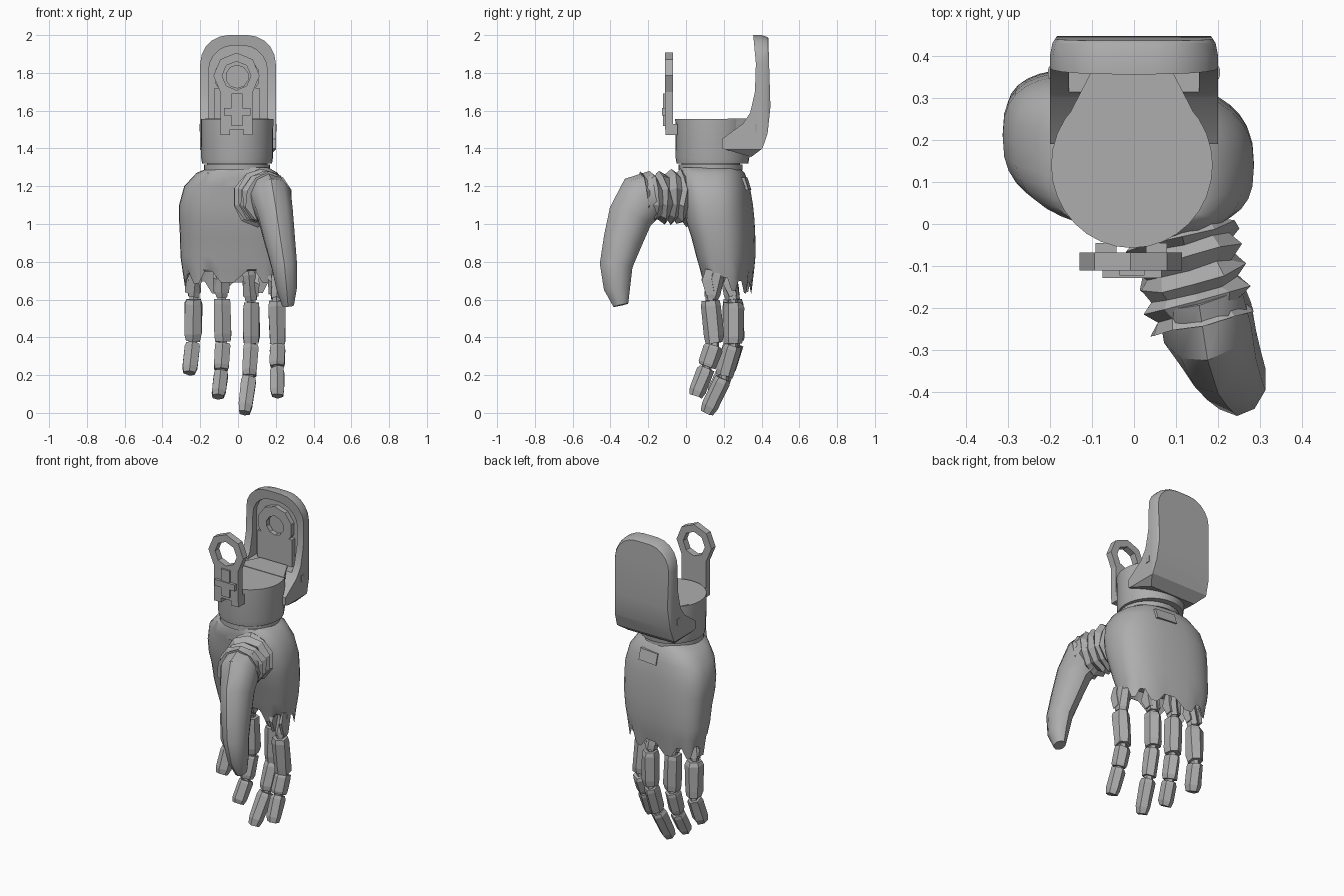
import bpy, math, random
from mathutils import Vector

random.seed(4)
cube = bpy.data.objects.get("Cube")
if cube:
    bpy.data.objects.remove(cube, do_unlink=True)

GREY = (0.42, 0.42, 0.42, 1)
grey = bpy.data.materials.new("plain grey")
grey.use_nodes = True
grey.diffuse_color = GREY
grey.node_tree.nodes["Principled BSDF"].inputs["Base Color"].default_value = GREY


def make(name, verts, faces, smooth=None):
    mesh = bpy.data.meshes.new(name)
    mesh.from_pydata([tuple(v) for v in verts], [], faces)
    ob = bpy.data.objects.new(name, mesh)
    bpy.context.collection.objects.link(ob)
    mesh.materials.append(grey)
    bpy.ops.object.select_all(action='DESELECT')
    ob.select_set(True)
    bpy.context.view_layer.objects.active = ob
    bpy.ops.object.mode_set(mode='EDIT')
    bpy.ops.mesh.select_all(action='SELECT')
    bpy.ops.mesh.normals_make_consistent(inside=False)
    bpy.ops.object.mode_set(mode='OBJECT')
    if smooth:
        bpy.ops.object.shade_smooth_by_angle(angle=math.radians(smooth))
    return ob


def loft(name, rings, smooth=None, closed=False):
    """Skin a list of equal rings, capped or joined end to end."""
    n, m = len(rings[0]), len(rings)
    verts = [v for r in rings for v in r]
    faces = []
    for k in range(m if closed else m - 1):
        a, b = k * n, (k + 1) % m * n
        faces += [(a + i, a + (i + 1) % n, b + (i + 1) % n, b + i) for i in range(n)]
    if not closed:
        faces += [tuple(range(n)), tuple(range((m - 1) * n, m * n))]
    return make(name, verts, faces, smooth)


def box(name, x0, x1, y0, y1, z0, z1):
    return loft(name, [[(x0, y0, z), (x1, y0, z), (x1, y1, z), (x0, y1, z)] for z in (z0, z1)])


def ellipse(cx, cy, rx, ry, z, n=32):
    return [(cx + rx * math.cos(math.tau * i / n), cy + ry * math.sin(math.tau * i / n), z)
            for i in range(n)]


def tube(name, path, radii, sides=6, smooth=None, flat=1.0, jitter=0.0):
    """Sweep a polygon along a path that never runs along x."""
    path = [Vector(p) for p in path]
    rings = []
    for k, p in enumerate(path):
        t = (path[min(k + 1, len(path) - 1)] - path[max(k - 1, 0)]).normalized()
        u = (Vector((1, 0, 0)) - t * t.x).normalized()
        v = t.cross(u)
        ring = []
        for i in range(sides):
            a = math.tau * (i + 0.5) / sides
            r = radii[k] * (1 + random.uniform(-jitter, jitter))
            ring.append(p + u * math.cos(a) * r * flat + v * math.sin(a) * r
                        + t * random.uniform(-jitter, jitter) * radii[k])
        rings.append(ring)
    return loft(name, rings, smooth)


def boolean(target, cutter, operation):
    mod = target.modifiers.new(operation, 'BOOLEAN')
    mod.operation, mod.object, mod.solver = operation, cutter, 'EXACT'
    bpy.context.view_layer.objects.active = target
    bpy.ops.object.modifier_apply(modifier=mod.name)
    bpy.data.objects.remove(cutter, do_unlink=True)


def eyelet(name, cx, cz, outer, inner, y0, y1, n=10):
    """Flat ring facing the front."""
    rings = [[(cx + r * math.sin(math.tau * i / n), y, cz + r * math.cos(math.tau * i / n))
              for i in range(n)]
             for r, y in ((outer, y0), (outer, y1), (inner, y1), (inner, y0))]
    return loft(name, rings, closed=True)


def arch(half, z0, top, corner, foot=0.0):
    """Round-topped outline in x and z."""
    pts = [(-half + foot, z0), (half - foot, z0)]
    if foot:
        pts.append((half, z0 + foot))
    arc = [math.radians(18 * i) for i in range(6)]
    pts += [(half - corner + corner * math.cos(a), top - corner + corner * math.sin(a)) for a in arc]
    pts += [(-x, z) for x, z in reversed(pts[-6:])]
    if foot:
        pts.append((-half, z0 + foot))
    return pts


# Wrist cuff with a tapered floor reaching back to the shield
loft("wrist_cuff", [ellipse(-0.005, 0.14, 0.185, 0.19, 1.32), ellipse(-0.005, 0.14, 0.19, 0.195, 1.35),
                    ellipse(-0.005, 0.14, 0.192, 0.197, 1.555)], 40)
loft("cuff_floor", [[(-0.1, 0.365, z), (0.09, 0.365, z), (0.165, 0.22, z), (-0.175, 0.22, z)]
                    for z in (1.45, 1.558)])
loft("wrist_ring", [ellipse(-0.005, 0.13, 0.175, 0.17, z) for z in (1.285, 1.315)], 40)
loft("wrist_core", [ellipse(-0.005, 0.13, 0.16, 0.155, z) for z in (1.2, 1.34)], 40)

# Rear shield: side profile trimmed by a rounded outline, then hollowed
profile = [(0.355, 2.01), (0.435, 2.01), (0.447, 1.62), (0.432, 1.48), (0.405, 1.4), (0.345, 1.355),
           (0.19, 1.4), (0.19, 1.45), (0.3, 1.53), (0.34, 1.59), (0.365, 1.7), (0.37, 1.85)]
shield = loft("rear_shield", [[(x, y, z) for y, z in profile] for x in (-0.25, 0.25)])
outline = arch(0.2, 1.345, 2.0, 0.15, 0.05)
trim = loft("shield_trim", [[(x * s, y, 1.68 + (z - 1.68) * s) for x, z in outline]
                            for y, s in ((0.1, 1), (0.40, 1), (0.43, 0.97), (0.455, 0.89))])
boolean(shield, trim, 'INTERSECT')
hollow = loft("shield_hollow", [[(x, y, z) for x, z in arch(0.155, 1.55, 1.945, 0.13)]
                                for y in (0.25, 0.405)])
boolean(shield, hollow, 'DIFFERENCE')
bpy.ops.object.select_all(action='DESELECT')
shield.select_set(True)
bpy.ops.object.shade_smooth_by_angle(angle=math.radians(25))

# Hinge plates: one inside the shield, one standing in front
eyelet("rear_hinge_eye", -0.005, 1.78, 0.12, 0.06, 0.375, 0.41)
box("rear_hinge_stem", -0.125, 0.115, 0.375, 0.41, 1.52, 1.72)
eyelet("front_hinge_eye", -0.008, 1.785, 0.122, 0.076, -0.11, -0.068, 8)
box("front_hinge_stem", -0.092, 0.078, -0.11, -0.068, 1.5, 1.71)
for side, x in (("right", -0.092), ("left", 0.028)):
    box(side + "_hinge_foot", x, x + 0.05, -0.108, -0.045, 1.47, 1.53)
box("hinge_crossbar", -0.075, 0.065, -0.128, -0.1, 1.575, 1.615)
box("hinge_post", -0.035, 0.025, -0.122, -0.1, 1.52, 1.69)
for side, x in (("right", -0.2), ("left", 0.2)):
    tube(side + "_shield_pin", [(x, 0.36, 1.49), (x, 0.36, 1.53)], [0.016] * 2, 8, flat=0.3)

# Palm: skewed rounded sections stacked down to a torn lower edge
sections = [(1.30, -0.15, 0.16, -0.02, 0.28), (1.27, -0.22, 0.21, -0.03, 0.305),
            (1.2, -0.285, 0.26, -0.02, 0.33), (1.1, -0.312, 0.285, -0.005, 0.345),
            (1.02, -0.312, 0.285, 0.005, 0.353), (0.93, -0.307, 0.28, 0.035, 0.357),
            (0.83, -0.305, 0.265, 0.06, 0.357), (0.76, -0.295, 0.25, 0.08, 0.35),
            (0.7, -0.28, 0.235, 0.095, 0.335), (0.8, -0.25, 0.21, 0.12, 0.3)]
rings = []
for k, (z, x0, x1, y0, y1) in enumerate(sections):
    ring = []
    for i in range(36):
        c, s = math.cos(math.tau * i / 36), math.sin(math.tau * i / 36)
        x = (x0 + x1) / 2 + (x1 - x0) / 2 * math.copysign(abs(c) ** 0.75, c)
        y = (y0 + y1) / 2 + (y1 - y0) / 2 * math.copysign(abs(s) ** 0.75, s)
        torn = 0.03 * (1 if i % 4 < 2 else -1) - 0.25 * (y - 0.18) if k == 8 else 0
        ring.append((x, y - 0.12 * x, z + torn))
    rings.append(ring)
loft("palm", rings, 35)

# Small raised plate on the back of the hand
loft("back_plate", [[(-0.03, y, 1.18), (0.1, y - 0.015, 1.18), (0.1, y - 0.035, 1.245), (-0.03, y - 0.02, 1.245)]
                    for y in (0.325, 0.346)])

# Thumb: pleated sleeve at the root, smooth faceted tip
sleeve = [Vector((0.09, 0.06, 1.135)), Vector((0.125, -0.08, 1.145)), Vector((0.165, -0.23, 1.135))]
pleats, radii = [], []
for k in range(13):
    f = k / 12 * 2
    j = min(int(f), 1)
    pleats.append(sleeve[j].lerp(sleeve[j + 1], f - j))
    radii.append(0.15 - 0.001 * k - (0.024 if k % 2 else 0))
tube("thumb_sleeve", pleats, radii, 10, flat=0.95, jitter=0.06)
tube("thumb", [(0.155, -0.16, 1.155), (0.175, -0.235, 1.135), (0.2, -0.295, 1.04), (0.222, -0.335, 0.91),
               (0.245, -0.37, 0.78), (0.258, -0.365, 0.66), (0.265, -0.345, 0.57)],
     [0.13, 0.137, 0.118, 0.103, 0.087, 0.07, 0.04], 10, 40, flat=0.82)

# Fingers: faceted bones with short joints between
fingers = {
    "little": [(-0.22, 0.22, 0.78), (-0.235, 0.25, 0.61), (-0.24, 0.26, 0.37), (-0.257, 0.21, 0.21)],
    "ring": [(-0.09, 0.22, 0.76), (-0.085, 0.25, 0.61), (-0.08, 0.25, 0.37), (-0.09, 0.21, 0.22),
             (-0.105, 0.15, 0.085)],
    "middle": [(0.055, 0.22, 0.76), (0.07, 0.25, 0.59), (0.07, 0.25, 0.36), (0.06, 0.2, 0.19),
               (0.035, 0.11, 0.0)],
    "index": [(0.21, 0.17, 0.75), (0.205, 0.13, 0.6), (0.21, 0.15, 0.36), (0.207, 0.11, 0.24),
              (0.21, 0.05, 0.09)],
}
for name, joints in fingers.items():
    joints = [Vector(p) for p in joints]
    for k, (a, b) in enumerate(zip(joints, joints[1:])):
        size = (0.042, 0.056, 0.05, 0.047)[k]
        last = b == joints[-1]
        stops = (0.03, 0.14, 0.8, 1.0 if last else 0.96)
        scale = (0.88, 1, 0.97, 0.75 if last else 0.86)
        tube(f"{name}_finger_bone_{k + 1}", [a.lerp(b, f) for f in stops], [size * s for s in scale],
             6, flat=0.92, jitter=0.09)
        if k:
            tube(f"{name}_finger_joint_{k}", [a + Vector((0, 0, d)) for d in (0.03, -0.03)],
                 [0.026] * 2, 6)
    # Loose knuckle plates around the finger root
    for i, dx in enumerate((-0.035, 0.03)):
        p = joints[1] + Vector((dx, 0, 0.03))
        tube(f"{name}_knuckle_plate_{i + 1}", [p, p + Vector((0, -0.02, 0.07)), p + Vector((0, -0.01, 0.13))],
             [0.03, 0.04, 0.022], 4, flat=0.4, jitter=0.2)
